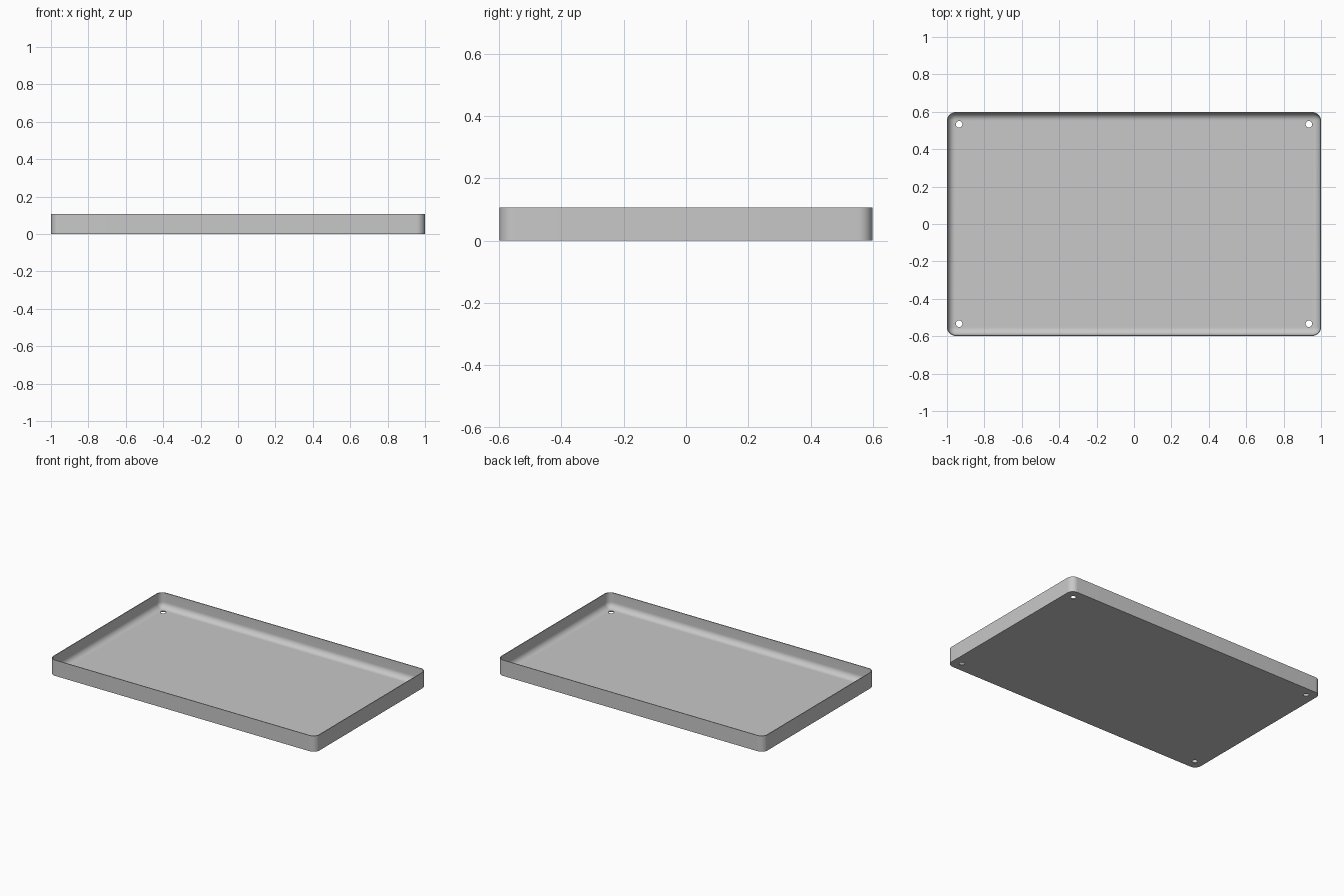
import bpy, bmesh
from math import sin, cos, pi, radians

if "Cube" in bpy.data.objects:
    bpy.data.objects.remove(bpy.data.objects["Cube"], do_unlink=True)

HALF_X, HALF_Y, HEIGHT = 1.0, 0.598, 0.107
CORNER, WALL, FLOOR, FILLET = 0.045, 0.005, 0.006, 0.039
HOLE_INSET, HOLE_RADIUS = 0.065, 0.0175
STEPS = 10

gray = bpy.data.materials.new("light_gray")
gray.use_nodes = True
color = (0.58, 0.58, 0.58, 1)
gray.diffuse_color = color
gray.node_tree.nodes["Principled BSDF"].inputs["Base Color"].default_value = color


def rounded_loop(bm, inset, z):
    """Ring of vertices around a rounded rectangle."""
    radius = CORNER - inset
    verts = []
    for quarter, (sx, sy) in enumerate([(1, 1), (-1, 1), (-1, -1), (1, -1)]):
        for i in range(STEPS + 1):
            a = (quarter + i / STEPS) * pi / 2
            verts.append(bm.verts.new((sx * (HALF_X - CORNER) + radius * cos(a),
                                       sy * (HALF_Y - CORNER) + radius * sin(a), z)))
    return verts


# Tray: outer wall, rim, inner wall and filleted floor
profile = [(0, 0), (0, HEIGHT), (WALL, HEIGHT)]
for i in range(STEPS + 1):
    a = i / STEPS * pi / 2
    profile.append((WALL + FILLET * (1 - cos(a)), FLOOR + FILLET * (1 - sin(a))))

bm = bmesh.new()
loops = [rounded_loop(bm, inset, z) for inset, z in profile]
for low, high in zip(loops, loops[1:]):
    for i in range(len(low)):
        j = (i + 1) % len(low)
        bm.faces.new((low[i], low[j], high[j], high[i]))
bm.faces.new(loops[0][::-1])
bm.faces.new(loops[-1])
bmesh.ops.recalc_face_normals(bm, faces=bm.faces)
mesh = bpy.data.meshes.new("tray")
bm.to_mesh(mesh)
bm.free()
tray = bpy.data.objects.new("tray", mesh)
bpy.context.collection.objects.link(tray)
mesh.materials.append(gray)

# Corner screw holes
bm = bmesh.new()
for sx in (-1, 1):
    for sy in (-1, 1):
        made = bmesh.ops.create_cone(bm, cap_ends=True, segments=32, radius1=HOLE_RADIUS,
                                     radius2=HOLE_RADIUS, depth=0.1)
        bmesh.ops.translate(bm, verts=made["verts"], vec=(sx * (HALF_X - HOLE_INSET),
                                                          sy * (HALF_Y - HOLE_INSET), 0))
cut_mesh = bpy.data.meshes.new("hole_cutter")
bm.to_mesh(cut_mesh)
bm.free()
cut_mesh.materials.append(gray)
cutter = bpy.data.objects.new("hole_cutter", cut_mesh)
bpy.context.collection.objects.link(cutter)

bpy.context.view_layer.objects.active = tray
tray.select_set(True)
cut = tray.modifiers.new("screw_holes", 'BOOLEAN')
cut.object = cutter
cut.operation = 'DIFFERENCE'
cut.solver = 'EXACT'
bpy.ops.object.modifier_apply(modifier=cut.name)
bpy.data.objects.remove(cutter, do_unlink=True)
bpy.ops.object.shade_smooth_by_angle(angle=radians(35))
